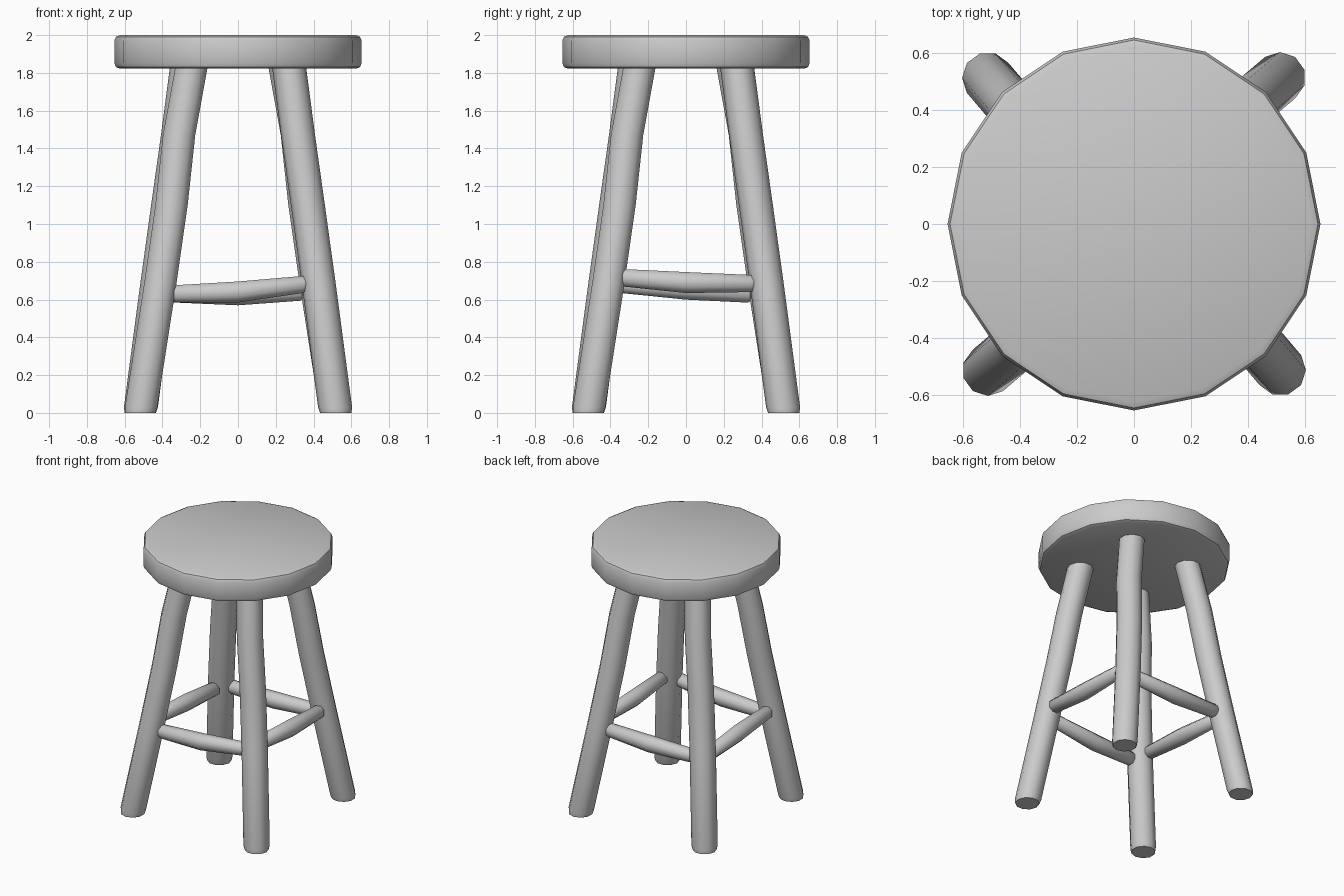
import bpy, bmesh, math
from mathutils import Vector, Matrix

if "Cube" in bpy.data.objects:
    bpy.data.objects.remove(bpy.data.objects["Cube"])


def finish(bm, name, angle):
    bmesh.ops.recalc_face_normals(bm, faces=bm.faces)
    mesh = bpy.data.meshes.new(name)
    bm.to_mesh(mesh)
    bm.free()
    obj = bpy.data.objects.new(name, mesh)
    bpy.context.collection.objects.link(obj)
    bpy.ops.object.select_all(action='DESELECT')
    obj.select_set(True)
    bpy.context.view_layer.objects.active = obj
    bpy.ops.object.shade_smooth_by_angle(angle=math.radians(angle))
    return obj


def tube(name, rings, u, v, sides, turn, angle=50):
    """Capped tube; rings are (centre, radius), circles lie in the u-v plane."""
    bm = bmesh.new()
    u, v = Vector(u), Vector(v)
    rot = Matrix.Rotation(turn, 3, 'Z')
    loops = []
    for c, r in rings:
        loop = []
        for i in range(sides):
            a = 2 * math.pi * (i + 0.5) / sides
            p = Vector(c) + r * (math.cos(a) * u + math.sin(a) * v)
            loop.append(bm.verts.new(rot @ p))
        loops.append(loop)
    for a, b in zip(loops, loops[1:]):
        for i in range(sides):
            j = (i + 1) % sides
            bm.faces.new((a[i], a[j], b[j], b[i]))
    bm.faces.new(loops[0])
    bm.faces.new(loops[-1])
    return finish(bm, name, angle)


# Seat: 16-sided disc with a softened rim
seat_profile = [(0.625, 1.822), (0.646, 1.831), (0.655, 1.852),
                (0.655, 1.97), (0.646, 1.991), (0.625, 2.0)]
seat = tube("seat", [((0, 0, z), r) for r, z in seat_profile],
            (1, 0, 0), (0, 1, 0), 16, math.pi / 16, 40)

# Legs: one crooked, splayed leg turned to the four corners
leg_path = [(-0.517, -0.517, 0.0, 0.083), (-0.513, -0.514, 0.03, 0.09),
            (-0.412, -0.428, 0.68, 0.09), (-0.352, -0.37, 1.1, 0.09),
            (-0.312, -0.318, 1.47, 0.09), (-0.243, -0.268, 1.85, 0.09)]
leg_names = ["front_left_leg", "front_right_leg", "back_right_leg", "back_left_leg"]
for k, name in enumerate(leg_names):
    tube(name, [((x, y, z), r) for x, y, z, r in leg_path],
         (1, 0, 0), (0, 1, 0), 10, k * math.pi / 2)

# Rungs: thicker in the middle; heights at left, middle, right seen from outside
rungs = [("front_rung", 0.63, 0.64, 0.68), ("right_rung", 0.715, 0.69, 0.685),
         ("back_rung", 0.64, 0.625, 0.63), ("left_rung", 0.63, 0.655, 0.68)]
for k, (name, zl, zm, zr) in enumerate(rungs):
    y = -0.432
    rings = [((-0.345, y, zl), 0.035), ((-0.33, y, zl), 0.05),
             ((0.0, y, zm), 0.06),
             ((0.345, y, zr), 0.049), ((0.365, y, zr), 0.034)]
    tube(name, rings, (0, 1, 0), (0, 0, 1), 8, k * math.pi / 2)
